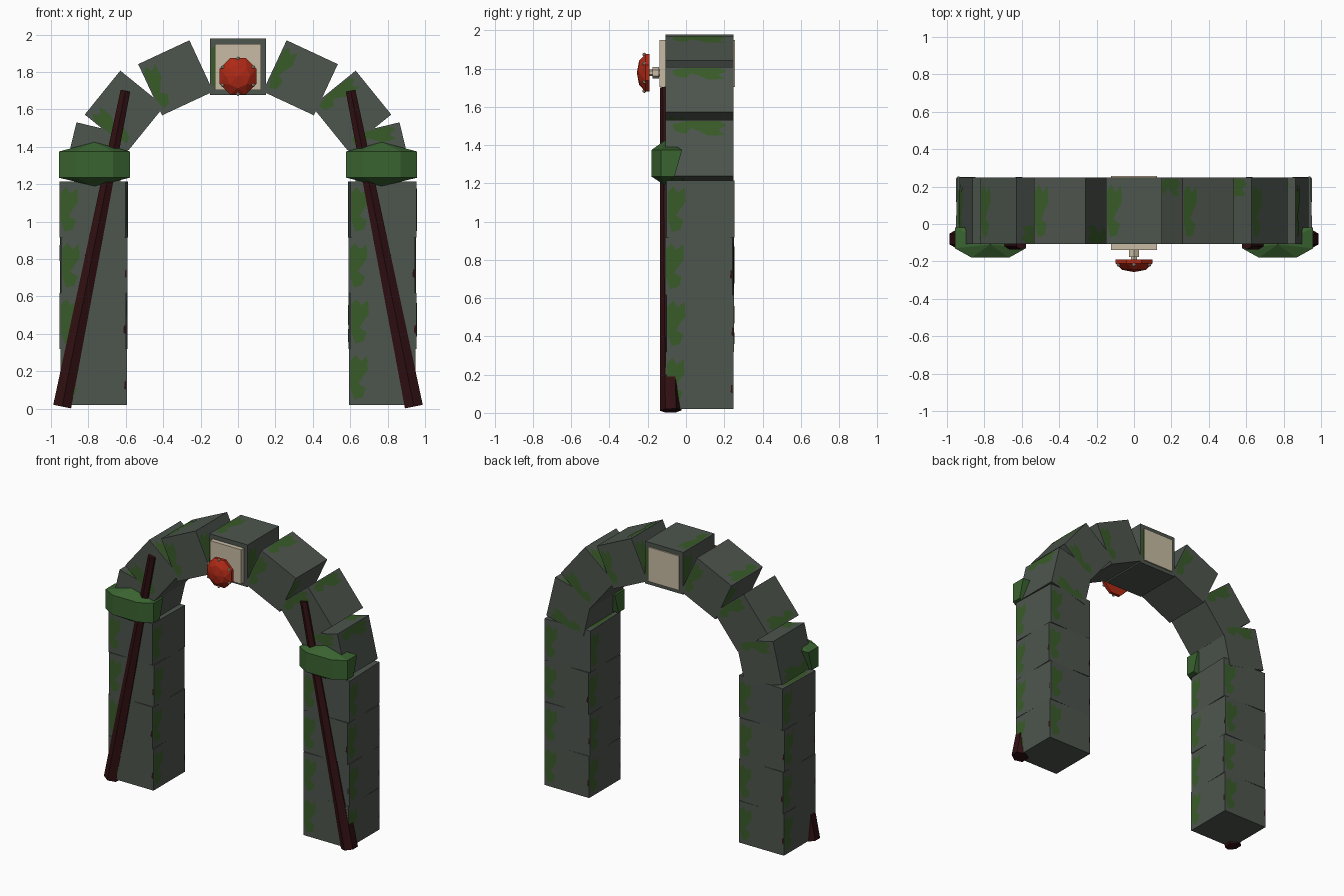
import bpy, bmesh, math
from mathutils import Matrix, Vector, Euler

old = bpy.data.objects.get("Cube")
if old:
    bpy.data.objects.remove(old, do_unlink=True)


def material(name, r, g, b):
    m = bpy.data.materials.new(name)
    m.use_nodes = True
    m.diffuse_color = (r, g, b, 1)
    m.node_tree.nodes["Principled BSDF"].inputs["Base Color"].default_value = (r, g, b, 1)
    return m


STONE = material("mossy grey stone", .075, .09, .075)
PATCH = material("moss patch green", .04, .105, .022)
MOSS = material("moss clump green", .042, .125, .03)
WOOD = material("dark red wood", .03, .005, .006)
TAN = material("pale tan panel", .58, .5, .37)
RED = material("red dome", .42, .022, .008)


def finish(bm, name, *mats):
    me = bpy.data.meshes.new(name)
    bm.to_mesh(me)
    bm.free()
    for m in mats:
        me.materials.append(m)
    ob = bpy.data.objects.new(name, me)
    bpy.context.scene.collection.objects.link(ob)
    return ob


# Outlines in face units: ragged moss on the left edge, chip on the right edge
BLOB = [(.02, .3), (.08, .1), (.2, .14), (.25, .3), (.14, .38), (.2, .5),
        (.28, .62), (.27, .88), (.17, .78), (.1, .9), (.02, .8)]
CHIP = [(.96, .3), (.99, .27), (.99, .42), (.97, .43)]
X, Y, Z = Vector((1, 0, 0)), Vector((0, 1, 0)), Vector((0, 0, 1))
SIDES = [(X, Z), (Y, Z), (-X, Z), (-Y, Z), (X, Y)]


def stone(name, x, z, size, tilt=0, yaw=0, chips=False):
    """Stone block with thin painted patches on its faces."""
    bm = bmesh.new()
    bmesh.ops.create_cube(bm, size=1, matrix=Matrix.Diagonal((*size, 1)))
    dims = Vector(size)

    def paint(outline, index, u, v):
        n = u.cross(v)
        pts = [(u * (a - .5) + v * (b - .5) + n * .5) * dims + n * .002 for a, b in outline]
        bm.faces.new([bm.verts.new(p) for p in pts]).material_index = index

    for u, v in SIDES:
        paint(BLOB, 1, u, v)
        if chips and v == Z:
            paint(CHIP, 2, u, v)
    ob = finish(bm, name, STONE, PATCH, WOOD)
    ob.location = (x, .07, z)
    ob.rotation_euler = (0, math.radians(tilt), math.radians(yaw))


def moss_clump(name, x):
    """Faceted moss lump wrapped over the front of a pillar."""
    bm = bmesh.new()
    low, high = [], []
    for a, b in [(-.19, -.13), (-.1, -.18), (.1, -.18), (.19, -.13), (.19, -.02), (-.19, -.02)]:
        low.append(bm.verts.new((x + a, min(b, -.06), 1.235)))
        high.append(bm.verts.new((x + a, b, 1.375)))
    top = bm.verts.new((x, -.11, 1.425))
    base = bm.verts.new((x, -.11, 1.19))
    for i in range(len(low)):
        j = (i + 1) % len(low)
        bm.faces.new((low[i], low[j], high[j], high[i]))
        bm.faces.new((high[i], high[j], top))
        bm.faces.new((low[j], low[i], base))
    bmesh.ops.recalc_face_normals(bm, faces=bm.faces)
    finish(bm, name, MOSS)


def wood_pole(name, side):
    """Tapered leaning pole."""
    start, end = Vector((side * .94, -.08, .012)), Vector((side * .602, -.107, 1.7))
    d = end - start
    rot = Euler((math.asin(-d.y / d.length), math.atan2(d.x, d.z), 0)).to_matrix().to_4x4()
    bm = bmesh.new()
    bmesh.ops.create_cone(bm, cap_ends=True, segments=6, radius1=.056, radius2=.03, depth=d.length,
                          matrix=Matrix.Translation((start + end) / 2) @ rot)
    finish(bm, name, WOOD)


# Pillars, voussoirs, moss and poles on both sides
for side, label in ((1, "left"), (-1, "right")):
    for i, yaw in enumerate((0, 1.5, -1, 1.8)):
        stone(f"{label}_pillar_stone_{i + 1}", side * .772, .169 + i * .299,
              (.355, .355, .299), yaw=yaw * side, chips=i < 3)
    for i, (x, z, tilt) in enumerate([(.752, 1.349, 76.5), (.607, 1.595, 51), (.333, 1.769, 25)]):
        stone(f"{label}_arch_stone_{i + 1}", side * x, z, (.302, .355, .302), tilt=side * tilt)
    moss_clump(f"{label}_moss_clump", side * .768)
    wood_pole(f"{label}_wood_pole", side)

# Keystone with a panel running through it
stone("keystone", 0, 1.828, (.302, .355, .302))
bm = bmesh.new()
bmesh.ops.create_cube(bm, size=1, matrix=Matrix.Translation((0, .059, 1.826)) @ Matrix.Diagonal((.246, .396, .246, 1)))
finish(bm, "keystone_panel", TAN)

# Stem of the dome
bm = bmesh.new()
turn = Matrix.Rotation(math.pi / 2, 4, "X")
for y, r, depth in ((-.158, .031, .036), (-.185, .018, .03), (-.143, .02, .01)):
    bmesh.ops.create_cone(bm, cap_ends=True, segments=6, radius1=r, radius2=r, depth=depth,
                          matrix=Matrix.Translation((0, y, 1.778)) @ turn)
finish(bm, "dome_stem", TAN)

# Faceted dome, alternate rings twisted by half a step
bm = bmesh.new()
rings = []
N = 8
for k, (r, y) in enumerate([(.106, -.19), (.106, -.212), (.064, -.245)]):
    rings.append([bm.verts.new((r * math.sin(t), y, 1.778 + r * math.cos(t)))
                  for t in [math.tau * (i + (k == 2) / 2 + .5) / N for i in range(N)]])
tip = bm.verts.new((0, -.257, 1.778))
back, rim, crown = rings
bm.faces.new(back)
for i in range(N):
    j = (i + 1) % N
    bm.faces.new((back[i], back[j], rim[j], rim[i]))
    bm.faces.new((rim[i], rim[j], crown[i]))
    bm.faces.new((rim[j], crown[j], crown[i]))
    bm.faces.new((crown[i], crown[j], tip))
bmesh.ops.recalc_face_normals(bm, faces=bm.faces)
finish(bm, "red_dome", RED)

# Small studs around the dome
bm = bmesh.new()
for i in range(6):
    t = math.tau * i / 6
    spot = (.095 * math.sin(t), -.218, 1.778 + .095 * math.cos(t))
    bmesh.ops.create_icosphere(bm, subdivisions=1, radius=.011, matrix=Matrix.Translation(spot))
finish(bm, "dome_studs", TAN)
